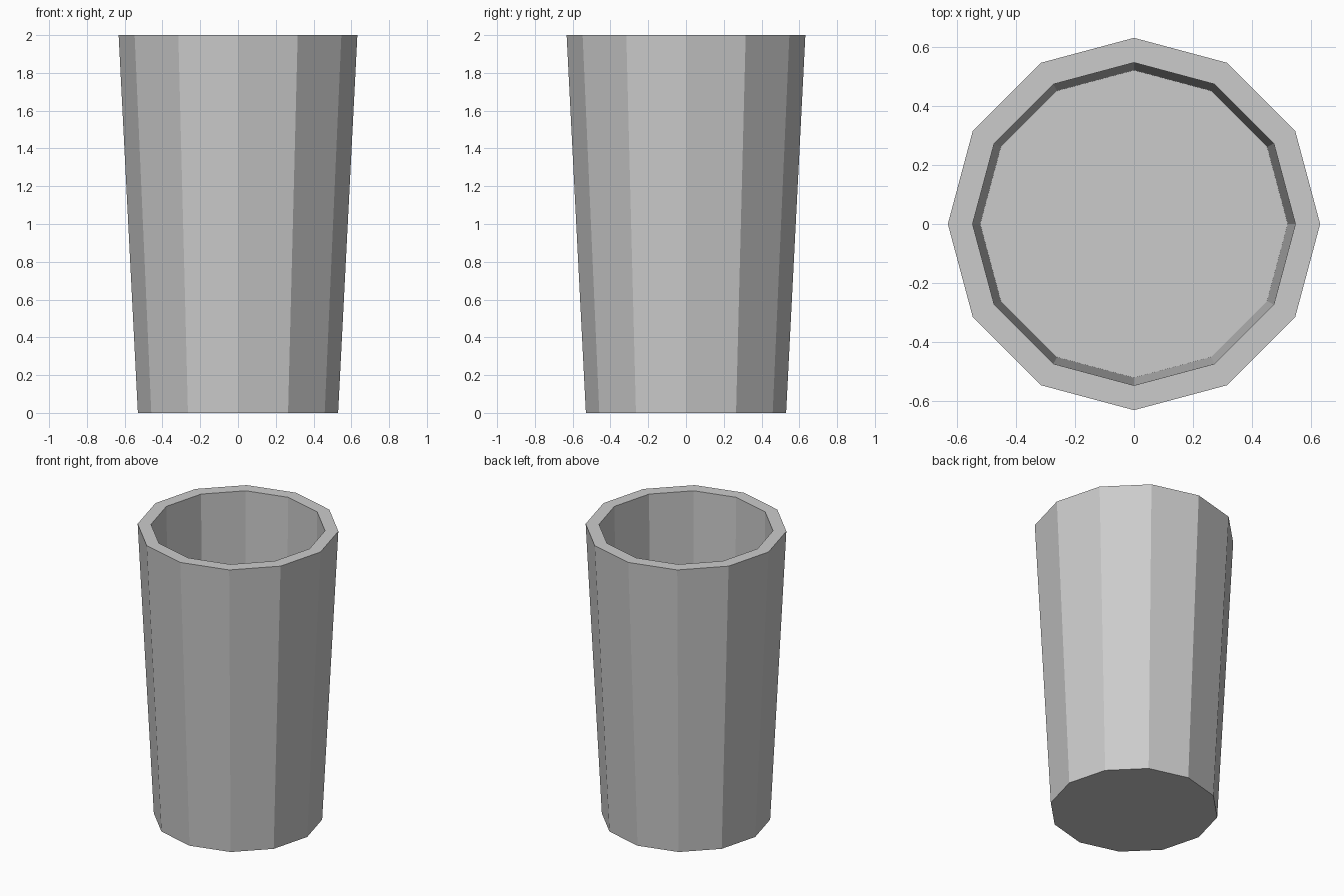
import bpy, bmesh
from math import cos, sin, tau

if "Cube" in bpy.data.objects:
    bpy.data.objects.remove(bpy.data.objects["Cube"])

SIDES = 12

# Profile (radius, height): outer foot, outer rim, inner rim, inner floor
PROFILE = [(0.53, 0.0), (0.632, 2.0), (0.548, 2.0), (0.522, 0.07)]

bm = bmesh.new()


def ring(radius, z):
    return [bm.verts.new((radius * cos(tau * i / SIDES), radius * sin(tau * i / SIDES), z))
            for i in range(SIDES)]


rings = [ring(r, z) for r, z in PROFILE]

# Outer wall, flat rim and inner wall
for a, b in zip(rings, rings[1:]):
    for i in range(SIDES):
        j = (i + 1) % SIDES
        bm.faces.new((a[i], a[j], b[j], b[i]))

# Underside and inside floor
bm.faces.new(rings[0][::-1])
bm.faces.new(rings[-1])
bmesh.ops.recalc_face_normals(bm, faces=bm.faces[:])

mesh = bpy.data.meshes.new("cup")
bm.to_mesh(mesh)
bm.free()
bpy.context.collection.objects.link(bpy.data.objects.new("cup", mesh))
